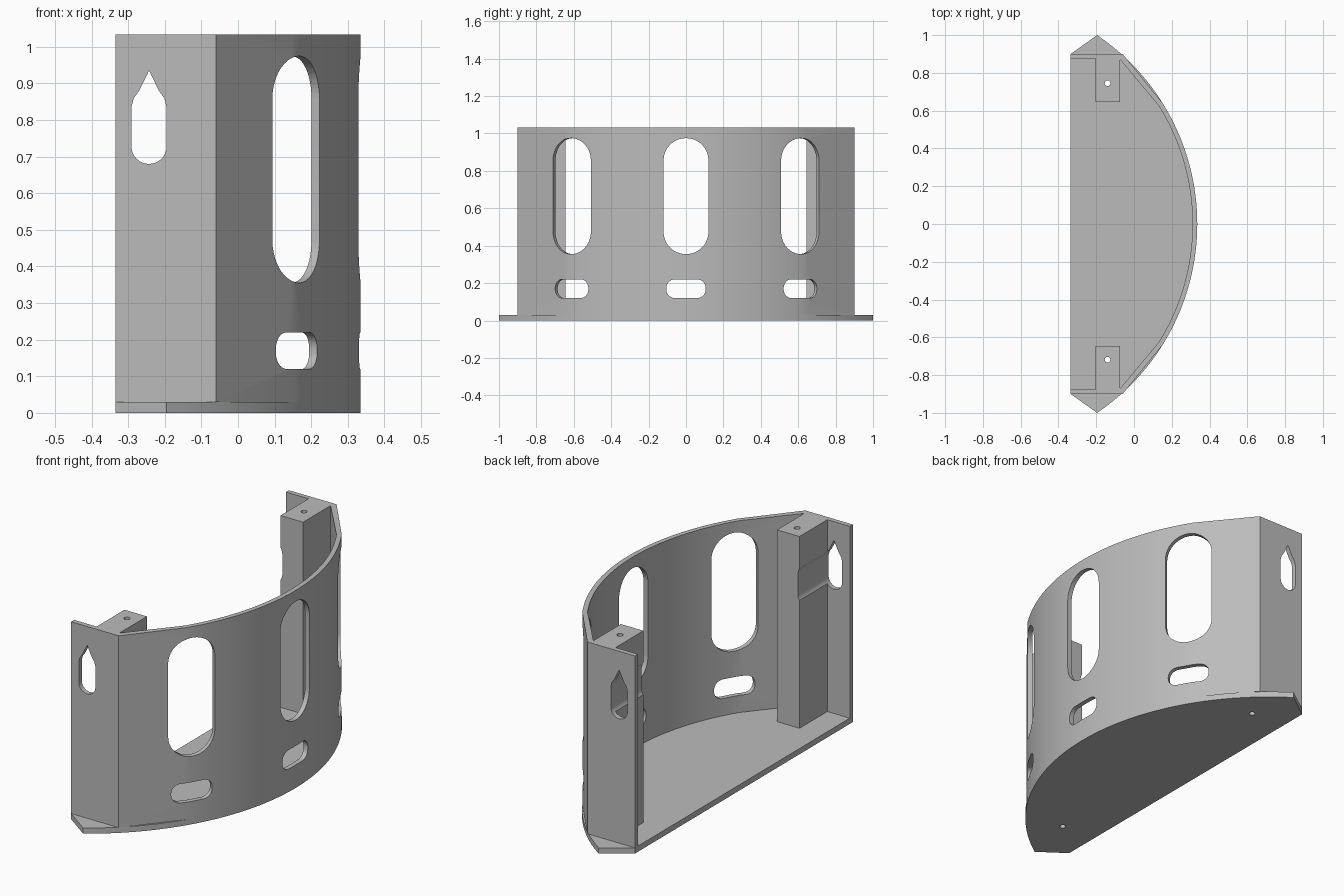
import bpy, bmesh
from math import sin, cos, asin, pi, radians
from mathutils import Matrix, Vector

old = bpy.data.objects.get("Cube")
if old:
    bpy.data.objects.remove(old, do_unlink=True)

grey = bpy.data.materials.new("mid grey")
grey.use_nodes = True
colour = (0.5, 0.5, 0.5, 1)
grey.diffuse_color = colour
grey.node_tree.nodes["Principled BSDF"].inputs["Base Color"].default_value = colour

R, CX, WALL = 1.208, -0.873, 0.025     # outer radius, arc centre x, wall thickness
BASE, TOP, BACK = 0.03, 1.033, -0.335
BEND = asin(0.64 / R)                  # where the curved wall turns flat
TIP = asin(1.0 / R)


def arc(r, a0, a1, n, cx=0.0, cy=0.0):
    angles = [a0 + (a1 - a0) * i / n for i in range(n + 1)]
    return [(cx + r * cos(a), cy + r * sin(a)) for a in angles]


def prism(name, outline, depth, matrix=Matrix()):
    """Extrude a closed 2D outline along local z and place it."""
    bm = bmesh.new()
    face = bm.faces.new([bm.verts.new((x, y, 0)) for x, y in outline])
    new = bmesh.ops.extrude_face_region(bm, geom=[face])["geom"]
    bmesh.ops.translate(bm, vec=(0, 0, depth),
                        verts=[v for v in new if isinstance(v, bmesh.types.BMVert)])
    bmesh.ops.recalc_face_normals(bm, faces=bm.faces[:])
    bm.transform(matrix)
    mesh = bpy.data.meshes.new(name)
    bm.to_mesh(mesh)
    bm.free()
    mesh.materials.append(grey)
    obj = bpy.data.objects.new(name, mesh)
    bpy.context.collection.objects.link(obj)
    return obj


def cut(target, cutter):
    cutter.hide_render = True
    mod = target.modifiers.new("cut", "BOOLEAN")
    mod.operation, mod.solver, mod.object = "DIFFERENCE", "EXACT", cutter
    bpy.context.view_layer.objects.active = target
    bpy.ops.object.modifier_apply(modifier=mod.name)
    bpy.data.objects.remove(cutter, do_unlink=True)


def rounded(w, h, r, n=10):
    """Rounded rectangle outline centred on the origin."""
    pts = []
    for k, (sx, sy) in enumerate(((1, 1), (-1, 1), (-1, -1), (1, -1))):
        corner = arc(r, k * pi / 2, (k + 1) * pi / 2, n,
                     sx * (w / 2 - r), sy * (h / 2 - r))
        pts += [p for p in corner
                if not pts or (Vector(p) - Vector(pts[-1])).length > 1e-5]
    if (Vector(pts[0]) - Vector(pts[-1])).length < 1e-5:
        pts.pop()
    return pts


# Base plate: pointed ends joined by the front arc
side = arc(R, BEND, TIP, 10, CX)
middle = arc(R, -BEND, BEND, 32, CX)
plate = ([(BACK, -0.9)] + [(x, -y) for x, y in reversed(side)] + middle[1:-1]
         + side + [(BACK, 0.9)])
base_plate = prism("base_plate", plate, BASE)

# Wall with end flanges and inner corner posts, one extruded profile
outer_half = [(-0.06, 0.9), (BACK, 0.9), (BACK, 0.9 - WALL)]
post_half = [(-0.205, 0.875), (-0.205, 0.645), (-0.075, 0.645), (-0.075, 0.872)]
upper = outer_half + post_half
inner = arc(R - WALL, BEND, -BEND, 32, CX)
profile = middle + upper + inner + [(x, -y) for x, y in reversed(upper)]
wall = prism("curved_wall", profile, TOP - BASE, Matrix.Translation((0, 0, BASE)))

# Tall and small slots, pushed radially through the wall
axes = Matrix(((0, 0, 1, 0), (1, 0, 0, 0), (0, 1, 0, 0), (0, 0, 0, 1)))
for angle in (-30.6, 0, 30.6):
    turn = Matrix.Translation((CX, 0, 0)) @ Matrix.Rotation(radians(angle), 4, "Z")
    for w, h, r, z in ((0.24, 0.62, 0.119, 0.665), (0.21, 0.1, 0.046, 0.17)):
        place = turn @ Matrix.Translation((R - 0.12, 0, z)) @ axes
        cut(wall, prism("slot_cutter", rounded(w, h, r), 0.24, place))

# Keyholes through both end flanges, grazing the posts
keyhole = (arc(0.048, pi, 2 * pi, 16, 0, 0.728)
           + [(0.048, 0.835), (0.042, 0.859), (0.027, 0.88), (0, 0.935),
              (-0.027, 0.88), (-0.042, 0.859), (-0.048, 0.835)])
stand = Matrix.Translation((-0.243, 1.1, 0)) @ Matrix.Rotation(pi / 2, 4, "X")
cut(wall, prism("keyhole_cutter", keyhole, 2.2, stand))

# Screw holes down the posts and through the base
for y in (0.745, -0.718):
    for part in (wall, base_plate):
        ring = arc(0.015, 0, 2 * pi, 16)[:-1]
        cut(part, prism("screw_cutter", ring, 1.4, Matrix.Translation((-0.14, y, -0.2))))

# Smooth curves, crisp edges
for obj in (wall, base_plate):
    bpy.ops.object.select_all(action="DESELECT")
    obj.select_set(True)
    bpy.context.view_layer.objects.active = obj
    bpy.ops.object.shade_smooth_by_angle(angle=radians(25))
